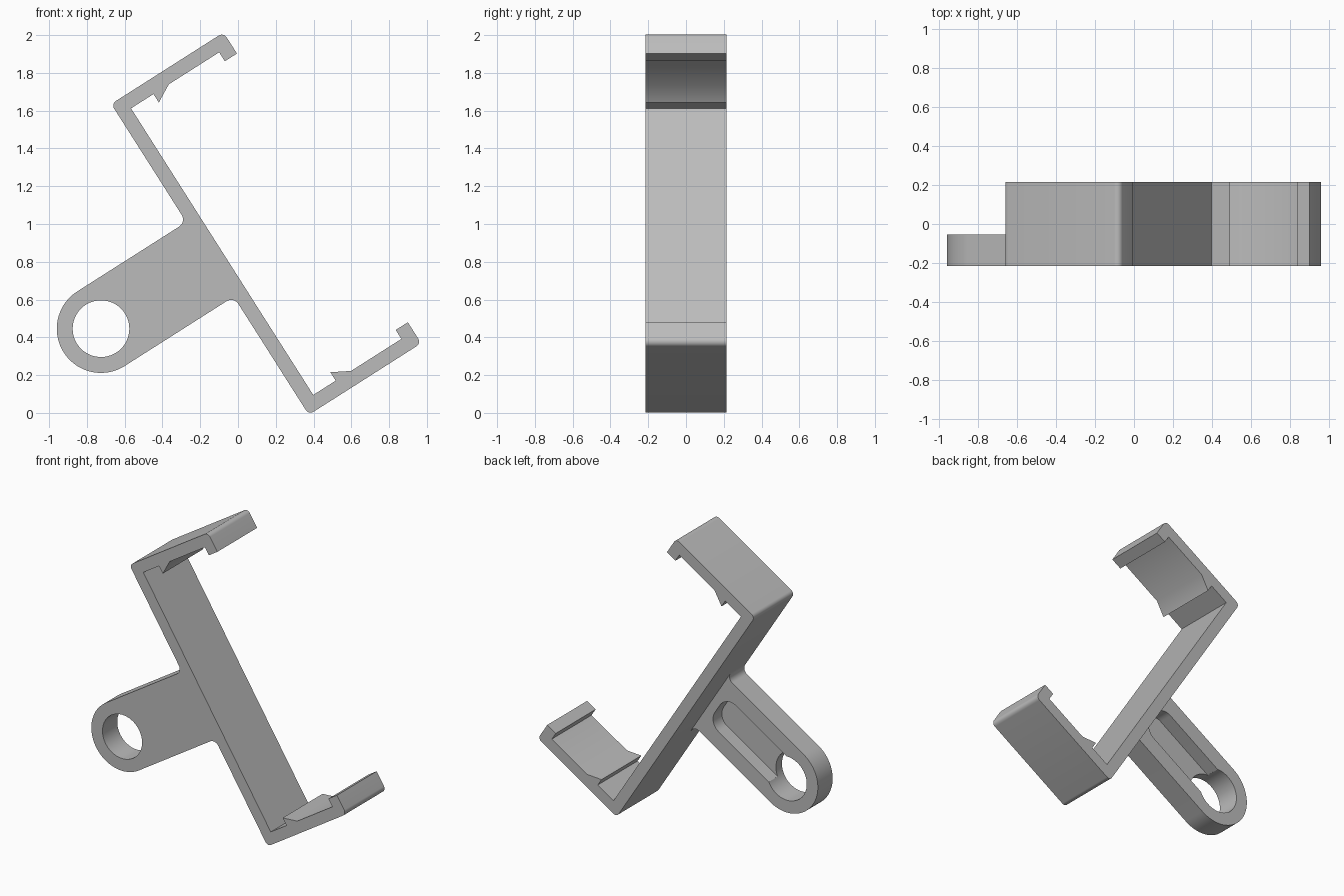
import bpy, bmesh
from math import cos, sin, pi, radians
from mathutils import Vector

if "Cube" in bpy.data.objects:
    bpy.data.objects.remove(bpy.data.objects["Cube"])

# Tilted frame: u runs out along the jaws, v runs up the back plate
TILT = radians(32.45)
ORIGIN = Vector((0.375, -0.01))
U = Vector((cos(TILT), sin(TILT)))
V = Vector((-sin(TILT), cos(TILT)))

LENGTH = 1.95      # back plate
REACH = 0.705      # jaws
WALL = 0.076
HALF = 0.215       # half depth
ARM_V, ARM_U, ARM_R = LENGTH / 2, -0.684, 0.234

grey = bpy.data.materials.new("light_grey")
grey.use_nodes = True
grey.diffuse_color = (0.5, 0.5, 0.5, 1)
grey.node_tree.nodes["Principled BSDF"].inputs["Base Color"].default_value = (0.5, 0.5, 0.5, 1)


def rounded(corners, steps=8):
    """Outline from (u, v, radius) corners; rounded corners are square ones."""
    out = []
    for i, (u, v, r) in enumerate(corners):
        p = Vector((u, v))
        if r == 0:
            out.append(p)
            continue
        d1 = (Vector(corners[i - 1][:2]) - p).normalized()
        d2 = (Vector(corners[(i + 1) % len(corners)][:2]) - p).normalized()
        c = p + r * (d1 + d2)
        for k in range(steps + 1):
            a = pi / 2 * k / steps
            out.append(c - r * (d2 * cos(a) + d1 * sin(a)))
    return out


def arc(u, v, r, start, end, steps):
    angles = [start + (end - start) * k / steps for k in range(steps + 1)]
    return [Vector((u + r * cos(a), v + r * sin(a))) for a in angles]


def extrude(name, outline, y0, y1):
    bm = bmesh.new()
    verts = []
    for p in outline:
        q = ORIGIN + U * p.x + V * p.y
        verts.append(bm.verts.new((q.x, y0, q.y)))
    face = bm.faces.new(verts)
    moved = bmesh.ops.extrude_face_region(bm, geom=[face])["geom"]
    bmesh.ops.translate(bm, vec=(0, y1 - y0, 0),
                        verts=[g for g in moved if isinstance(g, bmesh.types.BMVert)])
    bmesh.ops.recalc_face_normals(bm, faces=bm.faces)
    mesh = bpy.data.meshes.new(name)
    bm.to_mesh(mesh)
    bm.free()
    obj = bpy.data.objects.new(name, mesh)
    bpy.context.collection.objects.link(obj)
    mesh.materials.append(grey)
    return obj


def select(obj):
    bpy.ops.object.select_all(action='DESELECT')
    obj.select_set(True)
    bpy.context.view_layer.objects.active = obj


def cut(obj, cutter):
    cutter.hide_render = True
    mod = obj.modifiers.new("cut", 'BOOLEAN')
    mod.operation = 'DIFFERENCE'
    mod.solver = 'EXACT'
    mod.object = cutter
    select(obj)
    bpy.ops.object.modifier_apply(modifier=mod.name)
    bpy.data.objects.remove(cutter)


# Clamp frame: back plate with two hooked jaws, each with a grip tooth
jaw = [(0, 0, 0.03), (REACH, 0, 0.03), (REACH, 0.132, 0), (0.629, 0.132, 0),
       (0.629, WALL, 0), (0.313, WALL, 0), (0.217, 0.129, 0),
       (0.217, WALL, 0), (WALL, WALL, 0)]
upper = [(u, LENGTH - v, r) for u, v, r in reversed(jaw)]
frame = extrude("clamp_frame", rounded(jaw + upper), -HALF, HALF)

# Mounting arm: round-ended lug, filleted where it meets the plate
top, low, flare = ARM_V + ARM_R, ARM_V - ARM_R, 0.045
outline = rounded([(0, top + flare, 0), (0, top, flare), (ARM_U, top, 0)])[1:-1]
outline += arc(ARM_U, ARM_V, ARM_R, pi / 2, 3 * pi / 2, 40)
outline += rounded([(ARM_U, low, 0), (0, low, flare), (0, low - flare, 0)])[1:-1]
arm = extrude("mounting_arm", outline, -HALF, -0.055)

# Through hole, and the pocket in the back of the arm
cut(arm, extrude("hole_cutter", arc(ARM_U, ARM_V, 0.15, 0, 2 * pi, 56)[:-1], -0.4, 0.2))
w = 0.125
pocket = rounded([(ARM_U, ARM_V - w, 0), (-0.06, ARM_V - w, 0.09),
                  (-0.06, ARM_V + w, 0.09), (ARM_U, ARM_V + w, 0)])
cut(arm, extrude("pocket_cutter", pocket, -0.15, 0.2))

for obj in (frame, arm):
    select(obj)
    bpy.ops.object.shade_smooth_by_angle(angle=radians(30))
